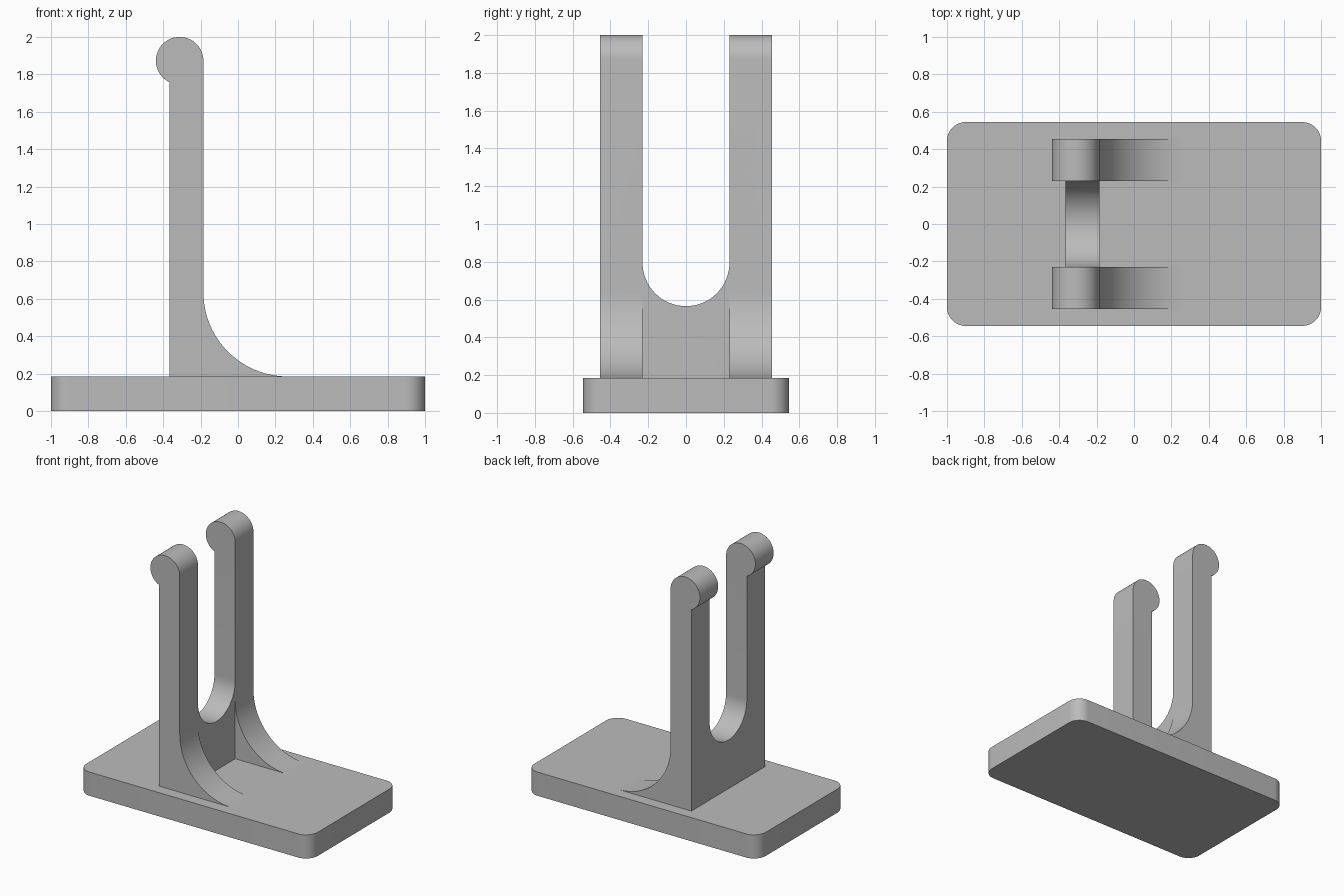
import bpy
import bmesh
from math import sin, cos, radians, acos, degrees
from mathutils import Vector

cube = bpy.data.objects.get("Cube")
if cube:
    bpy.data.objects.remove(cube, do_unlink=True)

# Main dimensions
BASE_TOP = 0.185
BACK, FACE = -0.365, -0.185      # wall thickness along x
HALF_WIDTH, SLOT = 0.455, 0.23   # outer and slot half widths along y
FILLET = 0.45
HEAD = 0.127

grey = bpy.data.materials.new("plain grey")
grey.use_nodes = True
grey.diffuse_color = (0.5, 0.5, 0.5, 1)
grey.node_tree.nodes["Principled BSDF"].inputs["Base Color"].default_value = (0.5, 0.5, 0.5, 1)


def arc(cx, cy, r, start, end, steps):
    angles = [radians(start + (end - start) * i / steps) for i in range(steps + 1)]
    return [(cx + r * cos(a), cy + r * sin(a)) for a in angles]


def extrude(name, profile, axis, low, high):
    """Prism of a 2D profile, extruded along the given axis."""
    place = {"x": lambda p, d: (d, p[0], p[1]),
             "y": lambda p, d: (p[0], d, p[1]),
             "z": lambda p, d: (p[0], p[1], d)}[axis]
    bm = bmesh.new()
    face = bm.faces.new([bm.verts.new(place(p, low)) for p in profile])
    top = bmesh.ops.extrude_face_region(bm, geom=[face])
    shift = Vector(place((0, 0), high - low))
    bmesh.ops.translate(bm, vec=shift, verts=[v for v in top["geom"] if isinstance(v, bmesh.types.BMVert)])
    bmesh.ops.recalc_face_normals(bm, faces=bm.faces)
    mesh = bpy.data.meshes.new(name)
    bm.to_mesh(mesh)
    bm.free()
    mesh.materials.append(grey)
    obj = bpy.data.objects.new(name, mesh)
    bpy.context.collection.objects.link(obj)
    return obj


def activate(obj):
    bpy.ops.object.select_all(action="DESELECT")
    obj.select_set(True)
    bpy.context.view_layer.objects.active = obj


def cut(obj, cutter):
    mod = obj.modifiers.new("cut", "BOOLEAN")
    mod.operation = "DIFFERENCE"
    mod.solver = "EXACT"
    mod.object = cutter
    activate(obj)
    bpy.ops.object.modifier_apply(modifier=mod.name)
    bpy.data.objects.remove(cutter, do_unlink=True)


# Base plate with rounded corners
corners = []
for i, (sx, sy) in enumerate([(1, 1), (-1, 1), (-1, -1), (1, -1)]):
    corners += arc(sx * 0.9, sy * 0.445, 0.1, 90 * i, 90 * i + 90, 10)
base = extrude("base_plate", corners, "z", 0, BASE_TOP)

# Upright: straight back, curved foot in front, round head on top
head_x = FACE - HEAD
neck = 360 - degrees(acos((BACK - head_x) / HEAD))
side = [(BACK, BASE_TOP)]
side += arc(FACE + FILLET, BASE_TOP + FILLET, FILLET, 270, 180, 24)
side += arc(head_x, 2 - HEAD, HEAD, 0, neck, 40)
upright = extrude("forked_upright", side, "y", -HALF_WIDTH, HALF_WIDTH)

# Recess between the two curved feet
recess = [(FACE, 0.1), (0.6, 0.1), (0.6, BASE_TOP + FILLET), (FACE, BASE_TOP + FILLET)]
cut(upright, extrude("recess_cutter", recess, "y", -SLOT, SLOT))

# Round-bottomed slot separating the two arms
slot = arc(0, 0.795, SLOT, 180, 360, 32) + [(SLOT, 2.2), (-SLOT, 2.2)]
cut(upright, extrude("slot_cutter", slot, "x", -0.7, 0.7))

for part in (base, upright):
    activate(part)
    bpy.ops.object.shade_smooth_by_angle(angle=radians(30))
